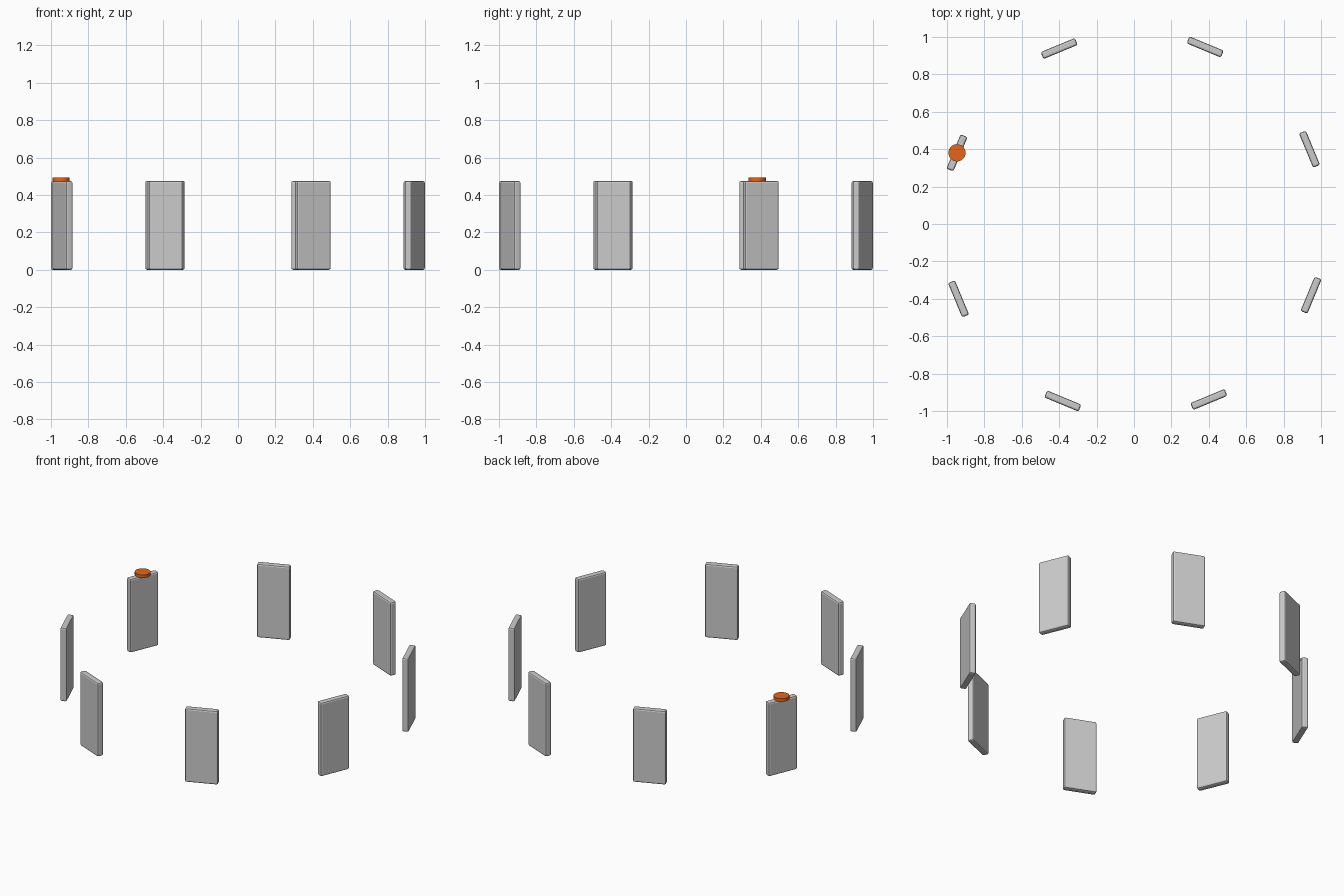
import bpy
from math import radians, cos, sin

if "Cube" in bpy.data.objects:
    bpy.data.objects.remove(bpy.data.objects["Cube"])

COUNT = 8
RING = 1.02                     # distance of slab centres from the middle
START = radians(23.1)           # first slab position
FACING = radians(22.5)          # first slab heading
W, T, H = 0.198, 0.04, 0.475    # slab width, thickness, height


def slab_centre(i):
    a = START + i * radians(45)
    return RING * cos(a), RING * sin(a)


# upright slabs with softened edges, standing in a ring
for i in range(COUNT):
    x, y = slab_centre(i)
    bpy.ops.mesh.primitive_cube_add(size=1, location=(x, y, H / 2),
                                    rotation=(0, 0, FACING + i * radians(45)))
    slab = bpy.context.object
    slab.name = f"standing_slab_{i + 1}"
    slab.scale = (T, W, H)
    bpy.ops.object.transform_apply(location=False, rotation=False, scale=True)
    bev = slab.modifiers.new("edge_bevel", 'BEVEL')
    bev.width = 0.01
    bev.segments = 2

# orange marker disc on top of one slab
x, y = slab_centre(3)
bpy.ops.mesh.primitive_cylinder_add(vertices=24, radius=0.046, depth=0.02,
                                    location=(x, y, H + 0.008))
disc = bpy.context.object
disc.name = "marker_disc"
bpy.ops.object.shade_smooth_by_angle()
orange = bpy.data.materials.new("orange")
orange.diffuse_color = (0.8, 0.13, 0.01, 1)
orange.use_nodes = True
orange.node_tree.nodes["Principled BSDF"].inputs["Base Color"].default_value = orange.diffuse_color
disc.data.materials.append(orange)
